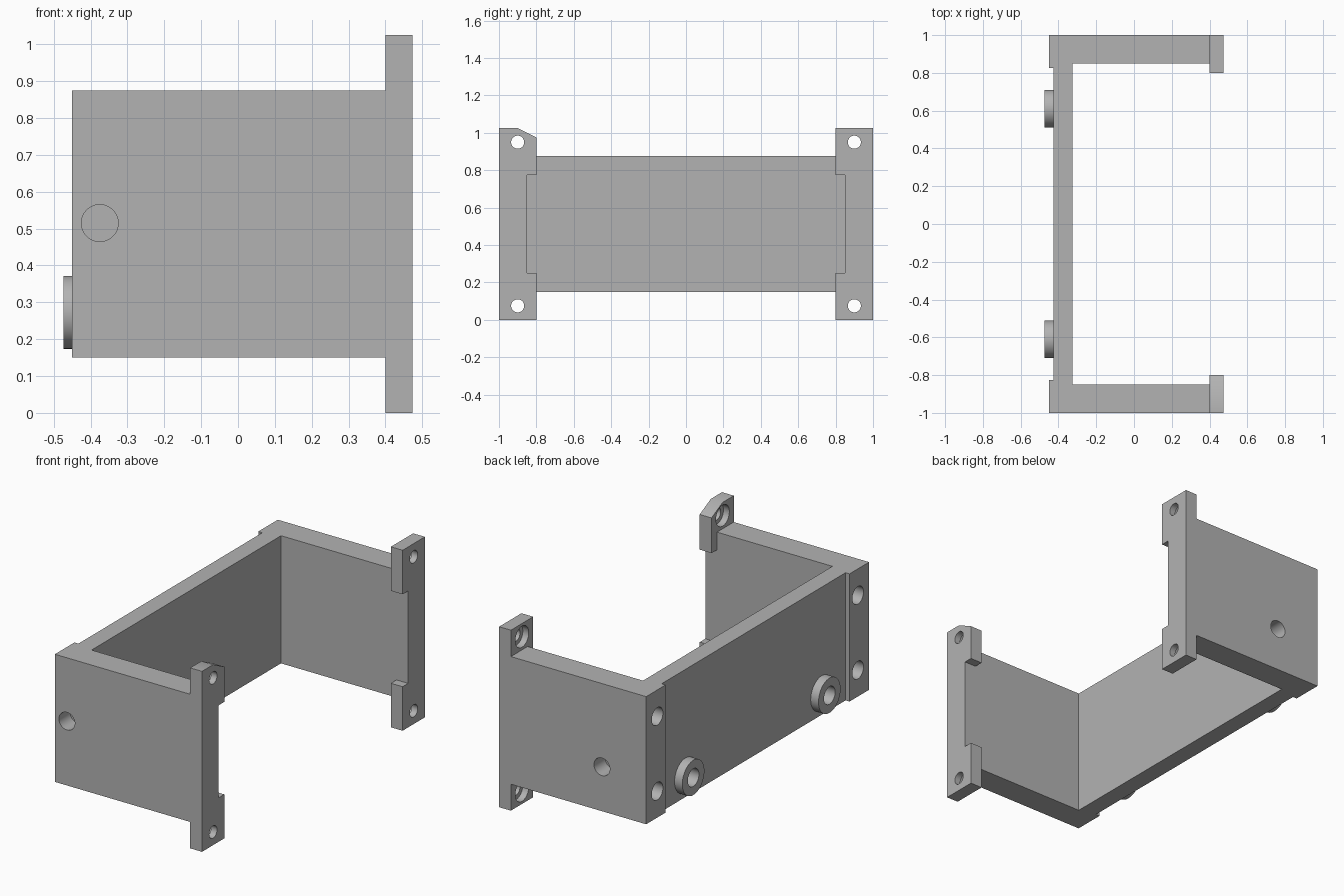
import bpy
import bmesh
from math import radians
from mathutils import Matrix, Vector

cube = bpy.data.objects.get("Cube")
if cube:
    bpy.data.objects.remove(cube, do_unlink=True)

grey = bpy.data.materials.new("matte grey")
grey.use_nodes = True
colour = (0.45, 0.45, 0.45, 1)
grey.diffuse_color = colour
grey.node_tree.nodes["Principled BSDF"].inputs["Base Color"].default_value = colour


def to_object(name, bm):
    bmesh.ops.recalc_face_normals(bm, faces=bm.faces)
    mesh = bpy.data.meshes.new(name)
    bm.to_mesh(mesh)
    bm.free()
    mesh.materials.append(grey)
    obj = bpy.data.objects.new(name, mesh)
    bpy.context.collection.objects.link(obj)
    return obj


def prism(name, points, offset):
    """Extrude a closed outline of 3D points along an offset."""
    bm = bmesh.new()
    face = bm.faces.new([bm.verts.new(p) for p in points])
    result = bmesh.ops.extrude_face_region(bm, geom=[face], use_keep_orig=True)
    moved = [v for v in result["geom"] if isinstance(v, bmesh.types.BMVert)]
    bmesh.ops.translate(bm, verts=moved, vec=offset)
    return to_object(name, bm)


def rod(name, start, end, radius):
    """Cylinder between two points."""
    a, b = Vector(start), Vector(end)
    turn = (b - a).to_track_quat("Z", "Y").to_matrix().to_4x4()
    bm = bmesh.new()
    bmesh.ops.create_cone(bm, cap_ends=True, segments=48, radius1=radius, radius2=radius,
                          depth=(b - a).length,
                          matrix=Matrix.Translation((a + b) / 2) @ turn)
    return to_object(name, bm)


def combine(target, tool, operation):
    mod = target.modifiers.new(operation.lower(), "BOOLEAN")
    mod.operation = operation
    mod.solver = "EXACT"
    mod.object = tool
    bpy.context.view_layer.objects.active = target
    bpy.ops.object.modifier_apply(modifier=mod.name)
    bpy.data.objects.remove(tool, do_unlink=True)


BOTTOM, TOP = 0.15, 0.875
PLATE, PAD, LIP, END = -0.425, -0.45, 0.40, 0.474

# U-shaped body with raised pads at the two outer corners
half = [(PLATE, 0.825), (PAD, 0.825), (PAD, 1), (LIP, 1), (LIP, 0.85), (-0.325, 0.85)]
outline = half + [(x, -y) for x, y in reversed(half)]
bracket = prism("bracket", [(x, y, BOTTOM) for x, y in outline], (0, 0, TOP - BOTTOM))

# Mounting flanges, one of them with a clipped top corner
for side in (-1, 1):
    corner = [(0.8, 0.975), (0.9, 1.025)] if side < 0 else [(0.8, 1.025)]
    flange = [(1, 0), (0.8, 0), (0.8, 0.25), (0.85, 0.25), (0.85, 0.775),
              (0.8, 0.775)] + corner + [(1, 1.025)]
    combine(bracket, prism("flange", [(LIP, side * y, z) for y, z in flange],
                           (END - LIP, 0, 0)), "UNION")

    # Round boss on the plate
    y = side * 0.611
    combine(bracket, rod("boss", (-END, y, 0.273), (-0.40, y, 0.273), 0.099), "UNION")
    combine(bracket, rod("boss_hole", (-0.6, y, 0.273), (-0.375, y, 0.273), 0.05), "DIFFERENCE")

    # Countersunk screw holes in the flange
    y = side * 0.9
    for z in (0.075, 0.95):
        combine(bracket, rod("screw_hole", (0.3, y, z), (0.6, y, z), 0.035), "DIFFERENCE")
        combine(bracket, rod("counterbore", (0.3, y, z), (0.437, y, z), 0.06), "DIFFERENCE")

    # Blind holes in the corner pad
    for z in (0.30, 0.725):
        combine(bracket, rod("pad_hole", (-0.6, y, z), (-0.33, y, z), 0.05), "DIFFERENCE")

# Single blind hole in each side wall
for side, x, z in ((-1, -0.375, 0.515), (1, -0.172, 0.402)):
    combine(bracket, rod("wall_hole", (x, side * 1.2, z), (x, side * 0.9, z), 0.05), "DIFFERENCE")

bpy.ops.object.select_all(action="DESELECT")
bracket.select_set(True)
bpy.context.view_layer.objects.active = bracket
bpy.ops.object.shade_smooth_by_angle(angle=radians(30))
